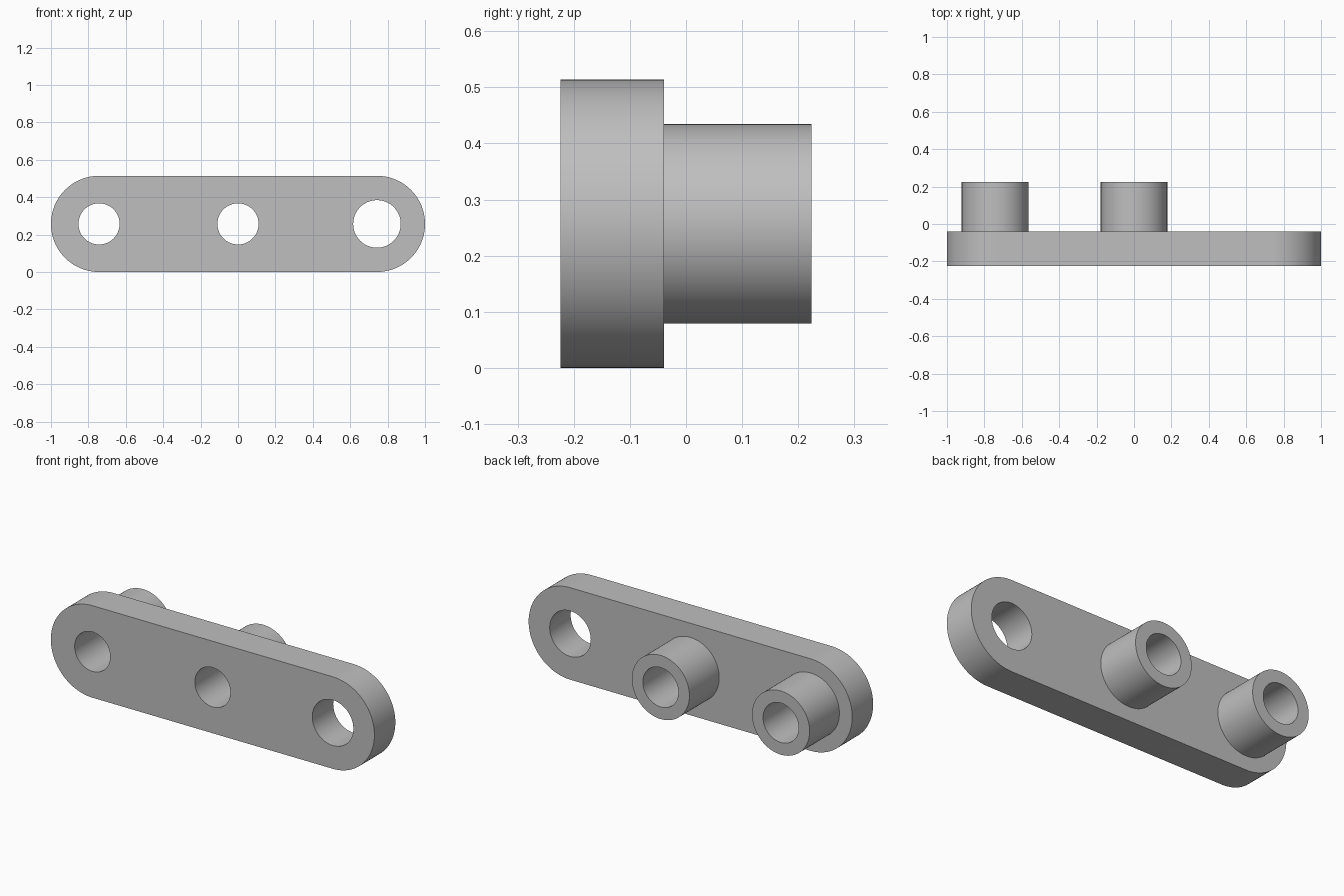
import bpy
import math

cube = bpy.data.objects.get("Cube")
if cube:
    bpy.data.objects.remove(cube, do_unlink=True)

GREY = (0.52, 0.52, 0.52, 1)
grey = bpy.data.materials.new("plain grey")
grey.use_nodes = True
grey.diffuse_color = GREY
grey.node_tree.nodes["Principled BSDF"].inputs["Base Color"].default_value = GREY

MID_Z = 0.257      # height of the centre line
PITCH = 0.743      # distance between holes
END_R = 0.257      # rounded ends of the plate
BORE_R = 0.11
PIVOT_R = 0.127
BOSS_R = 0.178
FRONT, SEAT, BACK = -0.224, -0.039, 0.224


def arc(cx, radius, start, sweep, steps):
    return [(cx + radius * math.cos(start + sweep * i / steps),
             MID_Z + radius * math.sin(start + sweep * i / steps))
            for i in range(steps + 1)]


def circle(cx, radius, steps=96):
    return arc(cx, radius, 0, math.tau, steps)[:-1]


def extruded(name, loops, y0, y1):
    """Extrude nested x-z loops along y; inner loops become holes."""
    curve = bpy.data.curves.new(name, "CURVE")
    curve.dimensions = "2D"
    curve.fill_mode = "BOTH"
    curve.extrude = (y1 - y0) / 2
    for loop in loops:
        spline = curve.splines.new("POLY")
        spline.points.add(len(loop) - 1)
        for point, (x, z) in zip(spline.points, loop):
            point.co = (x, z, 0, 1)
        spline.use_cyclic_u = True
    curve.materials.append(grey)
    obj = bpy.data.objects.new(name, curve)
    bpy.context.collection.objects.link(obj)
    obj.location.y = (y0 + y1) / 2
    obj.rotation_euler.x = math.pi / 2
    bpy.ops.object.select_all(action="DESELECT")
    obj.select_set(True)
    bpy.context.view_layer.objects.active = obj
    bpy.ops.object.convert(target="MESH")
    # Weld the caps to the walls and keep the rims sharp
    bpy.ops.object.mode_set(mode="EDIT")
    bpy.ops.mesh.select_all(action="SELECT")
    bpy.ops.mesh.remove_doubles(threshold=0.0001)
    bpy.ops.mesh.normals_make_consistent(inside=False)
    bpy.ops.object.mode_set(mode="OBJECT")
    bpy.ops.object.shade_smooth_by_angle(angle=math.radians(30))


# Link plate with rounded ends, two bores and a larger pivot hole
outline = (arc(1 - END_R, END_R, -math.pi / 2, math.pi, 48)
           + arc(END_R - 1, END_R, math.pi / 2, math.pi, 48))
extruded("link_plate", [outline, circle(-PITCH, BORE_R), circle(0, BORE_R),
                        circle(PITCH, PIVOT_R)], FRONT, SEAT)

# Hollow bosses on the back, in line with the bores
for name, x in (("right_boss", -PITCH), ("middle_boss", 0)):
    extruded(name, [circle(x, BOSS_R), circle(x, BORE_R)], SEAT, BACK)
